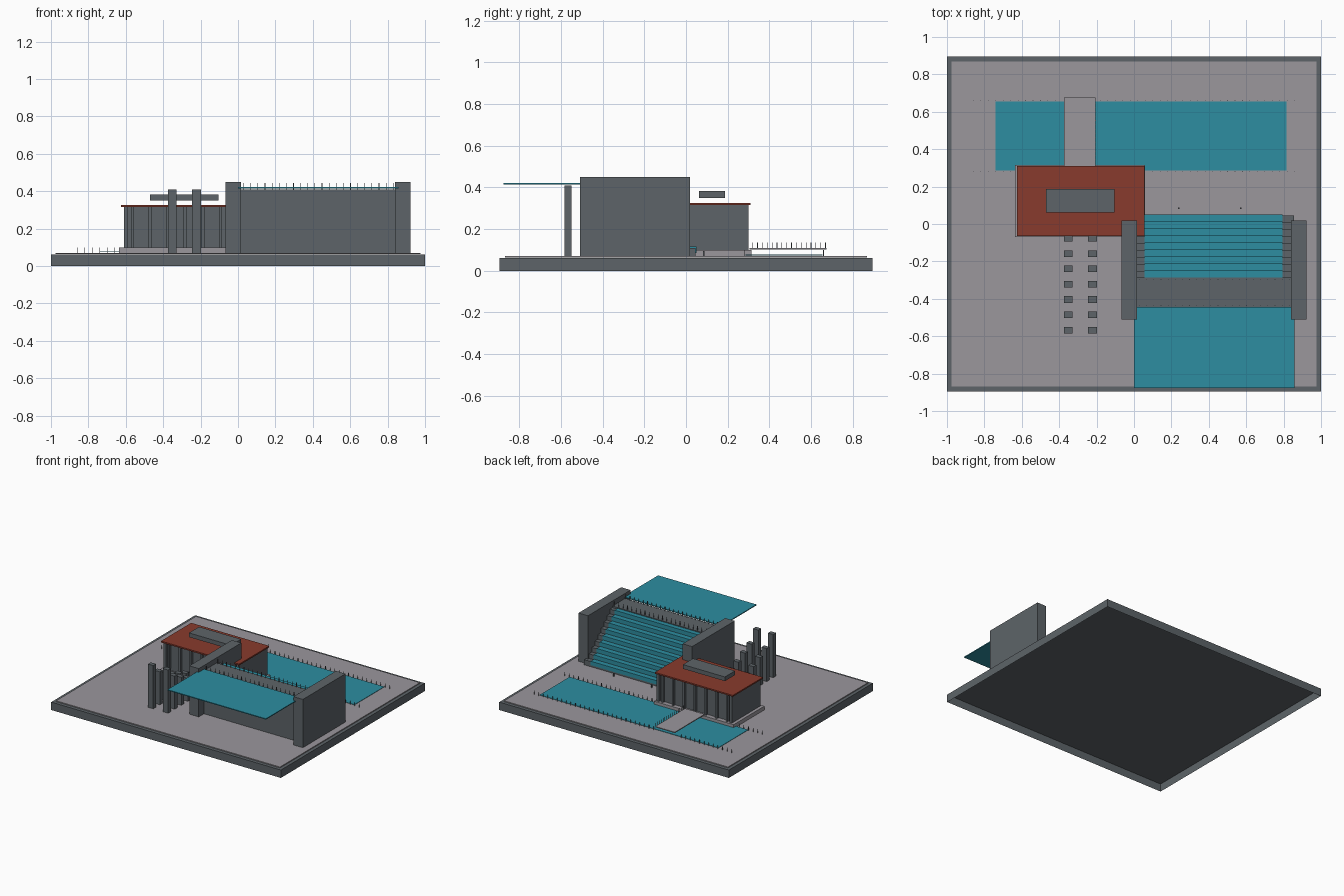
import bpy, bmesh

old = bpy.data.objects.get("Cube")
if old:
    bpy.data.objects.remove(old, do_unlink=True)


def material(name, rgb):
    m = bpy.data.materials.new(name)
    m.use_nodes = True
    m.diffuse_color = (*rgb, 1)
    m.node_tree.nodes["Principled BSDF"].inputs["Base Color"].default_value = (*rgb, 1)
    return m


GREY = material("dark concrete", (0.11, 0.127, 0.14))
PAVING = material("light paving", (0.325, 0.31, 0.335))
TEAL = material("teal", (0.026, 0.267, 0.355))
RED = material("brick red", (0.25, 0.043, 0.026))


def boxes(name, mat, spans, open_bottom=False):
    """One object made of boxes, each given as x, y and z ranges."""
    bm = bmesh.new()
    for ranges in spans:
        verts = bmesh.ops.create_cube(bm, size=1)["verts"]
        for v in verts:
            v.co = [lo if c < 0 else hi for c, (lo, hi) in zip(v.co, ranges)]
    if open_bottom:
        bm.normal_update()
        under = [f for f in bm.faces if f.normal.z < -0.5]
        bmesh.ops.delete(bm, geom=under, context="FACES_ONLY")
    mesh = bpy.data.meshes.new(name)
    bm.to_mesh(mesh)
    bm.free()
    mesh.materials.append(mat)
    obj = bpy.data.objects.new(name, mesh)
    bpy.context.collection.objects.link(obj)


def around(c, size):
    return (c - size / 2, c + size / 2)


def steps(start, end, count):
    return [start + (end - start) * i / (count - 1) for i in range(count)]


def posts(name, points, z0, z1, size=0.003):
    boxes(name, GREY, [(around(x, size), around(y, size), (z0, z1)) for x, y in points])


GROUND = 0.07

# Ground: a hollow tray turned upside down, with paving on top
boxes("base", GREY, [((-1, 1), (-0.895, 0.895), (0, 0.062))], open_bottom=True)
boxes("paved_ground", PAVING, [((-0.975, 0.975), (-0.87, 0.87), (0.063, GROUND))])

# Pool, bridge and their railing posts
boxes("pool", TEAL, [((-0.74, 0.815), (0.285, 0.655), (0.074, 0.077))])
boxes("bridge", PAVING, [((-0.375, -0.205), (0.305, 0.675), (0.102, 0.109))])
posts("bridge_posts", [(-0.204, y) for y in steps(0.32, 0.67, 16)], 0.105, 0.135)
pool_xs = steps(-0.86, 0.86, 44)
posts("pool_back_posts", [(x, 0.66) for x in pool_xs if not -0.38 < x < -0.2], GROUND, 0.1)
posts("pool_front_posts", [(x, 0.28) for x in pool_xs if x < -0.65 or x > 0.08], GROUND, 0.1)
posts("stair_foot_posts", [(0.24, 0.085), (0.57, 0.085)], GROUND, 0.095, 0.007)

# Hall with fins along its front and back walls
boxes("hall_plinth", PAVING, [((-0.635, 0.06), (-0.07, 0.315), (GROUND, 0.1))])
boxes("hall_walls", GREY, [((-0.605, 0.04), (-0.035, 0.28), (0.1, 0.315))])
boxes("hall_end_walls", GREY, [(around(x, 0.02), (-0.055, 0.3), (0.1, 0.315)) for x in (-0.6, 0.035)])
boxes("hall_fins", GREY, [(around(x, 0.016), y, (0.1, 0.315))
                          for x in steps(-0.565, 0.0, 7)
                          for y in ((-0.055, -0.03), (0.275, 0.3))])
boxes("hall_roof", RED, [((-0.625, 0.055), (-0.065, 0.31), (0.315, 0.326))])
boxes("hall_upper_slab", GREY, [((-0.47, -0.105), (0.062, 0.188), (0.35, 0.383))])

# Two rows of pillars growing taller towards the front
heights = (0.16, 0.19, 0.22, 0.25, 0.29, 0.33, 0.41)
boxes("pillars", GREY, [(around(x, 0.046), around(y, 0.035), (GROUND, h))
                        for x in (-0.352, -0.222)
                        for y, h in zip(steps(-0.077, -0.567, 7), heights)])

# Grandstand
boxes("stand_side_walls", GREY, [((x, x + 0.082), (-0.51, 0.02), (GROUND, 0.45)) for x in (-0.067, 0.84)])
boxes("stand_platform", GREY, [((0.01, 0.85), (-0.445, -0.285), (GROUND, 0.41))])
COUNT, DEPTH, RISE = 9, 0.0372, 0.036
treads, seats = [], []
for i in range(COUNT):
    y, z = 0.045 - i * DEPTH, 0.11 + i * RISE
    treads.append(((0.01, 0.855), (y - DEPTH, y), (GROUND, z)))
    seats.append(((0.055, 0.795), (y - DEPTH, y + 0.005), (z - 0.025, z + 0.006)))
boxes("stand_steps", GREY, treads)
boxes("stand_seats", TEAL, seats)
boxes("canopy", TEAL, [((0, 0.857), (-0.877, -0.443), (0.414, 0.421))])
posts("stand_railing_posts", [(x, y) for x in steps(0.03, 0.83, 22) for y in (-0.295, -0.435)], 0.41, 0.445)
